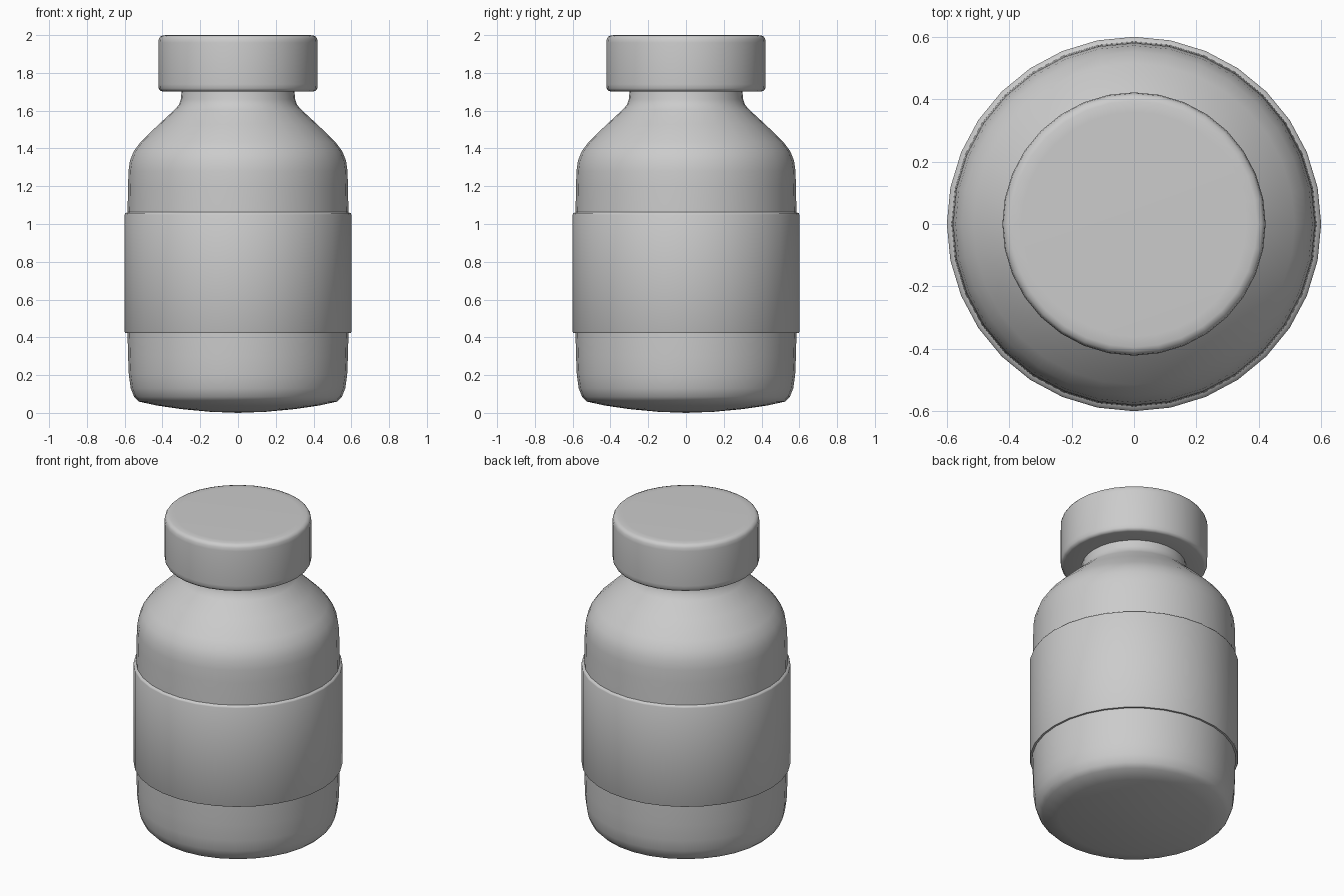
import bpy
import bmesh
import math

if "Cube" in bpy.data.objects:
    bpy.data.objects.remove(bpy.data.objects["Cube"])

SIDES = 32


def lathe(name, profile, angle=35):
    """Spin an (r, z) profile around the z axis into a smooth-shaded object."""
    bm = bmesh.new()
    verts = [bm.verts.new((r, 0, z)) for r, z in profile]
    edges = [bm.edges.new(pair) for pair in zip(verts, verts[1:])]
    bmesh.ops.spin(bm, geom=verts + edges, cent=(0, 0, 0), axis=(0, 0, 1),
                   angle=math.tau, steps=SIDES, use_duplicate=False)
    bmesh.ops.remove_doubles(bm, verts=bm.verts, dist=1e-4)
    bmesh.ops.recalc_face_normals(bm, faces=bm.faces)
    mesh = bpy.data.meshes.new(name)
    bm.to_mesh(mesh)
    bm.free()
    obj = bpy.data.objects.new(name, mesh)
    bpy.context.collection.objects.link(obj)
    bpy.ops.object.select_all(action='DESELECT')
    obj.select_set(True)
    bpy.context.view_layer.objects.active = obj
    bpy.ops.object.shade_smooth_by_angle(angle=math.radians(angle))
    return obj


# Bottle: slightly domed base, straight wall, sloped shoulder, neck
lathe("bottle", [
    (0, 0), (0.15, 0.006), (0.30, 0.02), (0.43, 0.039), (0.525, 0.06),
    (0.55, 0.085), (0.568, 0.13), (0.578, 0.20), (0.582, 0.30),
    (0.585, 0.42), (0.585, 1.06), (0.582, 1.20), (0.58, 1.28),
    (0.572, 1.335), (0.552, 1.385), (0.515, 1.435), (0.42, 1.527),
    (0.335, 1.605), (0.312, 1.632), (0.303, 1.66), (0.297, 1.72),
], 45)

# Label band wrapped around the bottle
lathe("label_band", [
    (0.584, 0.424), (0.597, 0.424), (0.60, 0.43),
    (0.60, 1.05), (0.597, 1.057), (0.584, 1.063),
], 50)

# Cap with softened rims
lathe("cap", [
    (0, 1.702), (0.29, 1.702), (0.40, 1.702), (0.413, 1.706), (0.42, 1.718),
    (0.422, 1.74), (0.422, 1.96), (0.419, 1.98), (0.411, 1.993),
    (0.395, 1.999), (0.36, 2.0), (0, 2.0),
], 50)
